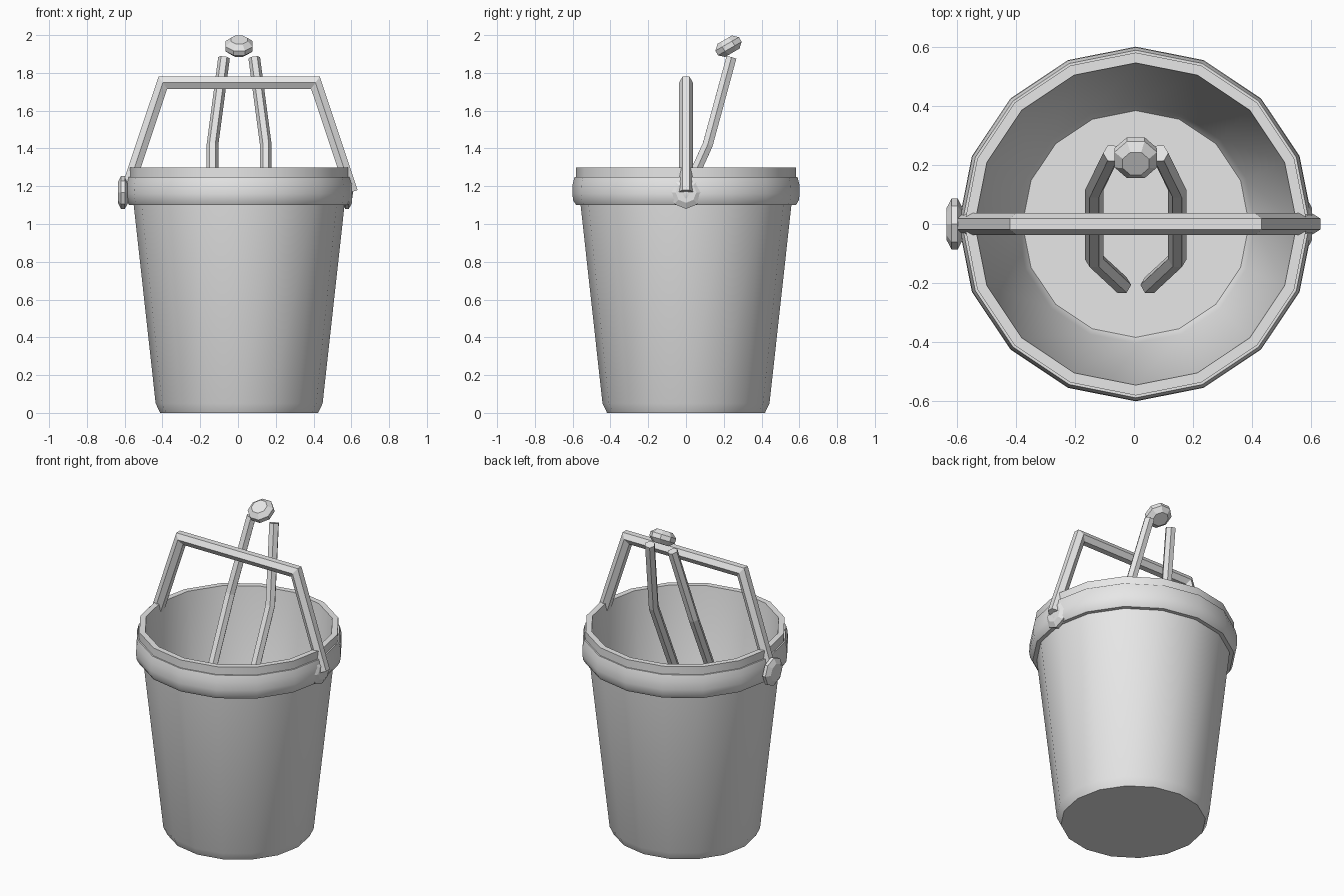
import bpy, bmesh, math
from mathutils import Vector, Matrix

cube = bpy.data.objects.get("Cube")
if cube:
    bpy.data.objects.remove(cube, do_unlink=True)

CX = 0.006  # bucket axis

metal = bpy.data.materials.new("plain_grey_metal")
metal.use_nodes = True
GREY = (0.8, 0.8, 0.8, 1)
metal.diffuse_color = GREY
metal.node_tree.nodes["Principled BSDF"].inputs["Base Color"].default_value = GREY


def skin(name, rings, smooth=False):
    """Join rings of points into a closed, capped object."""
    bm = bmesh.new()
    loops = [[bm.verts.new(p) for p in ring] for ring in rings]
    n = len(loops[0])
    for a, b in zip(loops, loops[1:]):
        for i in range(n):
            j = (i + 1) % n
            bm.faces.new((a[i], a[j], b[j], b[i]))
    bm.faces.new(loops[0])
    bm.faces.new(loops[-1])
    bmesh.ops.recalc_face_normals(bm, faces=bm.faces)
    mesh = bpy.data.meshes.new(name)
    bm.to_mesh(mesh)
    bm.free()
    mesh.materials.append(metal)
    obj = bpy.data.objects.new(name, mesh)
    bpy.context.collection.objects.link(obj)
    if smooth:
        bpy.ops.object.select_all(action='DESELECT')
        obj.select_set(True)
        bpy.context.view_layer.objects.active = obj
        bpy.ops.object.shade_smooth_by_angle(angle=math.radians(30))
    return obj


def lathe(name, profile, sides, place, turn=0.0, smooth=False):
    """Revolve (radius, height) pairs about z, then place the result."""
    angles = [2 * math.pi * (i + turn) / sides for i in range(sides)]
    rings = [[place @ Vector((r * math.cos(a), r * math.sin(a), z)) for a in angles]
             for r, z in profile]
    return skin(name, rings, smooth)


def rod(name, path, radius, side):
    """Six-sided bar with mitred bends; two of its edges point along side."""
    pts = [Vector(p) for p in path]
    dirs = [(b - a).normalized() for a, b in zip(pts, pts[1:])]
    rings = []
    for i, p in enumerate(pts):
        before, after = dirs[max(i - 1, 0)], dirs[min(i, len(dirs) - 1)]
        t = (before + after).normalized()
        s = (side - t * side.dot(t)).normalized()
        n = t.cross(s) / t.dot(after)
        rings.append([p + radius * (math.cos(k * math.pi / 3) * s
                                    + math.sin(k * math.pi / 3) * n) for k in range(6)])
    return skin(name, rings)


# Bucket: outer wall, rolled band, collar, inner wall and floor
wall = [(0.418, 0), (0.442, 0.05), (0.558, 1.1)]
band = [(0.582, 1.1), (0.597, 1.125), (0.602, 1.16), (0.6, 1.21), (0.59, 1.25)]
collar = [(0.582, 1.25), (0.582, 1.3), (0.547, 1.3)]
inside = [(0.405, 0.08), (0.385, 0.05)]
lathe("bucket", wall + band + collar + inside, 16,
      Matrix.Translation((CX, 0, 0)), smooth=True)

# Carrying handle
rod("handle", [(CX - 0.597, 0, 1.17), (CX - 0.404, 0, 1.748),
               (CX + 0.404, 0, 1.748), (CX + 0.597, 0, 1.17)], 0.037, Vector((0, 1, 0)))

# Pivot knobs
knob = [(0.055, -0.027), (0.087, -0.01), (0.087, 0.01), (0.055, 0.027)]
for name, x in (("right_pivot_knob", -0.609), ("left_pivot_knob", 0.577)):
    lathe(name, knob, 8, Matrix.Translation((x, 0, 1.167)) @ Matrix.Rotation(math.pi / 2, 4, 'Y'))

# Tongs resting in the bucket
arm = [(0.08, 0.24, 1.88), (0.141, 0.115, 1.42), (0.141, -0.12, 0.9), (0.046, -0.208, 0.5)]
for name, sx in (("right_tong_arm", -1), ("left_tong_arm", 1)):
    rod(name, [(CX + sx * x, y, z) for x, y, z in arm], 0.031, Vector((1, 0, 0)))

# Tilted knob above the tongs
tip = [(0.048, -0.04), (0.078, -0.014), (0.078, 0.014), (0.048, 0.04)]
lathe("tong_knob", tip, 8,
      Matrix.Translation((CX, 0.225, 1.941)) @ Matrix.Rotation(math.radians(30), 4, 'X'), turn=0.5)
